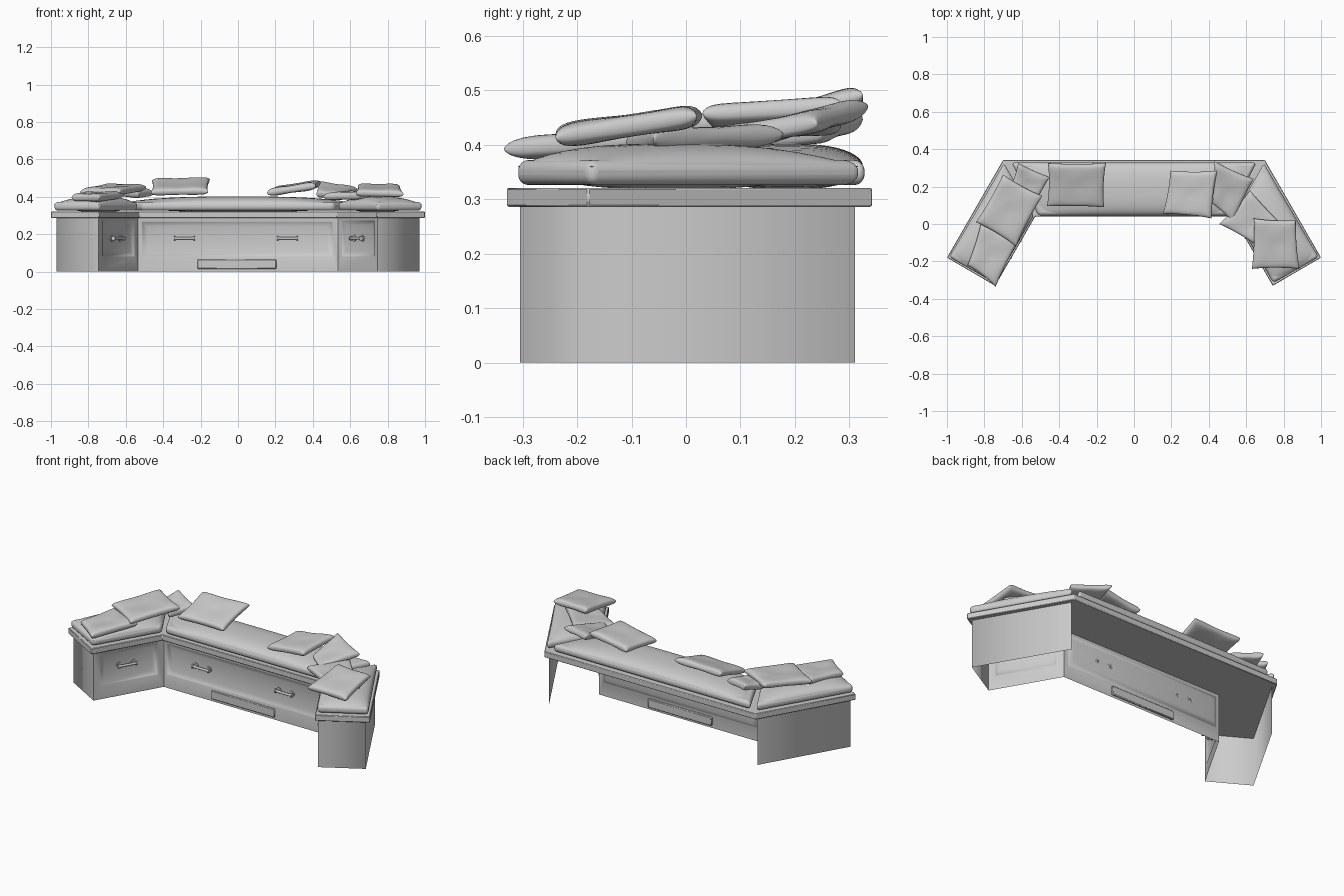
import bpy, bmesh, math
from mathutils import Vector

if "Cube" in bpy.data.objects:
    bpy.data.objects.remove(bpy.data.objects["Cube"])


def make(name, verts, faces, smooth=None):
    me = bpy.data.meshes.new(name)
    me.from_pydata([tuple(v) for v in verts], [], faces)
    bm = bmesh.new()
    bm.from_mesh(me)
    bmesh.ops.remove_doubles(bm, verts=bm.verts, dist=1e-5)
    bm.to_mesh(me)
    bm.free()
    ob = bpy.data.objects.new(name, me)
    bpy.context.collection.objects.link(ob)
    if smooth:
        bpy.ops.object.select_all(action='DESELECT')
        bpy.context.view_layer.objects.active = ob
        ob.select_set(True)
        bpy.ops.object.shade_smooth_by_angle(angle=math.radians(smooth))
    return ob


def prism(name, pts, z0, z1, bevel=0, seg=1):
    n = len(pts)
    v = [(x, y, z0) for x, y in pts] + [(x, y, z1) for x, y in pts]
    f = [list(range(n))[::-1], list(range(n, 2 * n))]
    f += [[i, (i + 1) % n, n + (i + 1) % n, n + i] for i in range(n)]
    ob = make(name, v, f, 40)
    if bevel:
        m = ob.modifiers.new("round", 'BEVEL')
        m.width, m.segments = bevel, seg
    return ob


def soft(name, corners, thick, p=6, e=0.42, pinch=0.03, dimple=0.0, n=22):
    """Stuffed shape over four 3D corners listed counter-clockwise from above."""
    a, b, c, d = [Vector(q) for q in corners]
    up = (b - a).cross(d - a).normalized()
    verts, faces = [], []
    for s in (1, -1):
        for j in range(n + 1):
            for i in range(n + 1):
                u = math.sin((i / n - 0.5) * math.pi)
                v = math.sin((j / n - 0.5) * math.pi)
                h = (max(0, 1 - abs(u) ** p) * max(0, 1 - abs(v) ** p)) ** e
                r = u * u + v * v
                h *= 1 - dimple * math.exp(-r * 9) + dimple * 0.35 * math.sin(5 * u + 2) * math.sin(4 * v + 1)
                uu, vv = u * (1 - pinch * (1 - v * v)), v * (1 - pinch * (1 - u * u))
                fu, fv = (uu + 1) / 2, (vv + 1) / 2
                q = a.lerp(b, fu).lerp(d.lerp(c, fu), fv)
                verts.append(q + up * (s * h * thick / 2))
    w = n + 1
    for k in (0, 1):
        for j in range(n):
            for i in range(n):
                o = k * w * w + j * w + i
                q = [o, o + 1, o + w + 1, o + w]
                faces.append(q if k == 0 else q[::-1])
    return make(name, verts, faces, 100)


def frame(a, b):
    a, b = Vector((*a, 0)), Vector((*b, 0))
    d = (b - a).normalized()
    return a, d, Vector((d.y, -d.x, 0)), (b - a).length


H = 0.286


def drawer_panel(name, a, b, t0, t1, z0, z1):
    """Sheet with a sunken drawer front."""
    o, d, n, L = frame(a, b)
    P = lambda t, z, k=0: o + d * t + n * k + Vector((0, 0, z))
    rings = [(0, L, 0, H, 0), (t0, t1, z0, z1, 0),
             (t0 + .003, t1 - .003, z0 + .003, z1 - .003, -.004),
             (t0 + .028, t1 - .028, z0 + .026, z1 - .026, -.012)]
    v, f = [], []
    for l, r, lo, hi, k in rings:
        v += [P(l, lo, k), P(r, lo, k), P(r, hi, k), P(l, hi, k)]
    for i in range(3):
        for j in range(4):
            q = (j + 1) % 4
            f.append([4 * i + j, 4 * i + q, 4 * i + 4 + q, 4 * i + 4 + j])
    f.append([12, 13, 14, 15])
    make(name, v, f, 60)


def rod(bm, p, q, r):
    res = bmesh.ops.create_cone(bm, cap_ends=True, segments=12, radius1=r, radius2=r, depth=(q - p).length)
    rot = (q - p).to_track_quat('Z', 'Y')
    for v in res['verts']:
        v.co = rot @ v.co + (p + q) / 2


def handle(name, a, b, t, z=0.178):
    """Bar pull on two posts with flared ends."""
    o, d, n, L = frame(a, b)
    c = o + d * t + Vector((0, 0, z))
    bm = bmesh.new()
    rod(bm, c - d * .05 + n * .007, c + d * .05 + n * .007, .007)
    for s in (-1, 1):
        e = c + d * (.044 * s)
        rod(bm, e - n * .018, e + n * .007, .007)
        rod(bm, e - n * .013, e - n * .007, .017)
        rod(bm, e + d * s * .004 + n * .006, e + d * s * .012 + n * .006, .012)
    ob = make(name, [], [])
    bm.to_mesh(ob.data)
    bm.free()


# base: front sheets with drawers, wing ends and outer sides; open at the back
IN, END, OUT, BACK = (.534, .06), (.745, -.305), (.97, -.175), (.69, .31)
mx = lambda p: (-p[0], p[1])
drawer_panel("middle_front", mx(IN), IN, .02, 1.04, .08, .267)
for x in (-.285, .265):
    handle("middle_handle", mx(IN), IN, x + .534)
for side in ("left", "right"):
    a, b = (IN, END) if side == "right" else (mx(END), mx(IN))
    drawer_panel(side + "_wing_front", a, b, .04, .385, .08, .275)
    handle(side + "_wing_handle", a, b, .202)
    chain = [END, OUT, BACK]
    if side == "left":
        chain = [mx(p) for p in chain]
    v = [(x, y, z) for z in (0, H) for x, y in chain]
    f = [[0, 1, 4, 3], [1, 2, 5, 4]]
    make(side + "_wing_sides", v, f if side == "right" else [q[::-1] for q in f], 100)

# vent plate low in the middle front
prism("vent_plate", [(-.217, .053), (.205, .053), (.205, .07), (-.217, .07)], .014, .066, .004)

# bench top slab
half = [(.70, .342), (1.0, -.18), (.742, -.33), (.528, .04)]
outline = [mx(p) for p in half] + half[::-1]
prism("bench_top", outline, .286, .321, .003)


# seat cushions: rounded lower roll plus domed upper
def seat(name, q):
    prism(name + "_roll", q, .326, .372, .019, 5)
    c = sum((Vector(p) for p in q), Vector((0, 0))) / 4
    soft(name + "_dome", [(*(c + (Vector(p) - c) * .98), .36) for p in q], .084, 2.6, .5, 0)


seat("middle_cushion", [(-.512, .045), (.512, .045), (.655, .328), (-.655, .328)])
wing = [(.745, -.315), (.988, -.177), (.695, .325), (.535, .045)]
seat("right_cushion", wing)
seat("left_cushion", [mx(p) for p in wing][::-1])

# loose pillows
pillows = {
    "left_end": [(-.89, -.22, .395), (-.74, -.335, .392), (-.61, -.08, .41), (-.82, .0, .41)],
    "left_wing": [(-.845, .01, .425), (-.63, -.12, .425), (-.49, .15, .45), (-.70, .265, .455)],
    "left_corner": [(-.66, .2, .42), (-.53, .1, .41), (-.45, .25, .42), (-.62, .325, .45)],
    "left_middle": [(-.465, .095, .42), (-.16, .09, .425), (-.15, .325, .492), (-.46, .325, .485)],
    "right_middle": [(.155, .055, .42), (.415, .03, .458), (.445, .285, .475), (.195, .285, .435)],
    "right_corner": [(.42, .11, .41), (.53, .01, .405), (.64, .24, .44), (.43, .335, .472)],
    "right_wing": [(.455, .0, .40), (.65, -.11, .405), (.85, -.06, .41), (.62, .18, .42)],
    "right_end": [(.63, -.24, .418), (.885, -.24, .413), (.865, .02, .453), (.64, .03, .455)],
}
for nm, c in pillows.items():
    soft(nm + "_pillow", c, .042, 9, .36, .05, .22)
